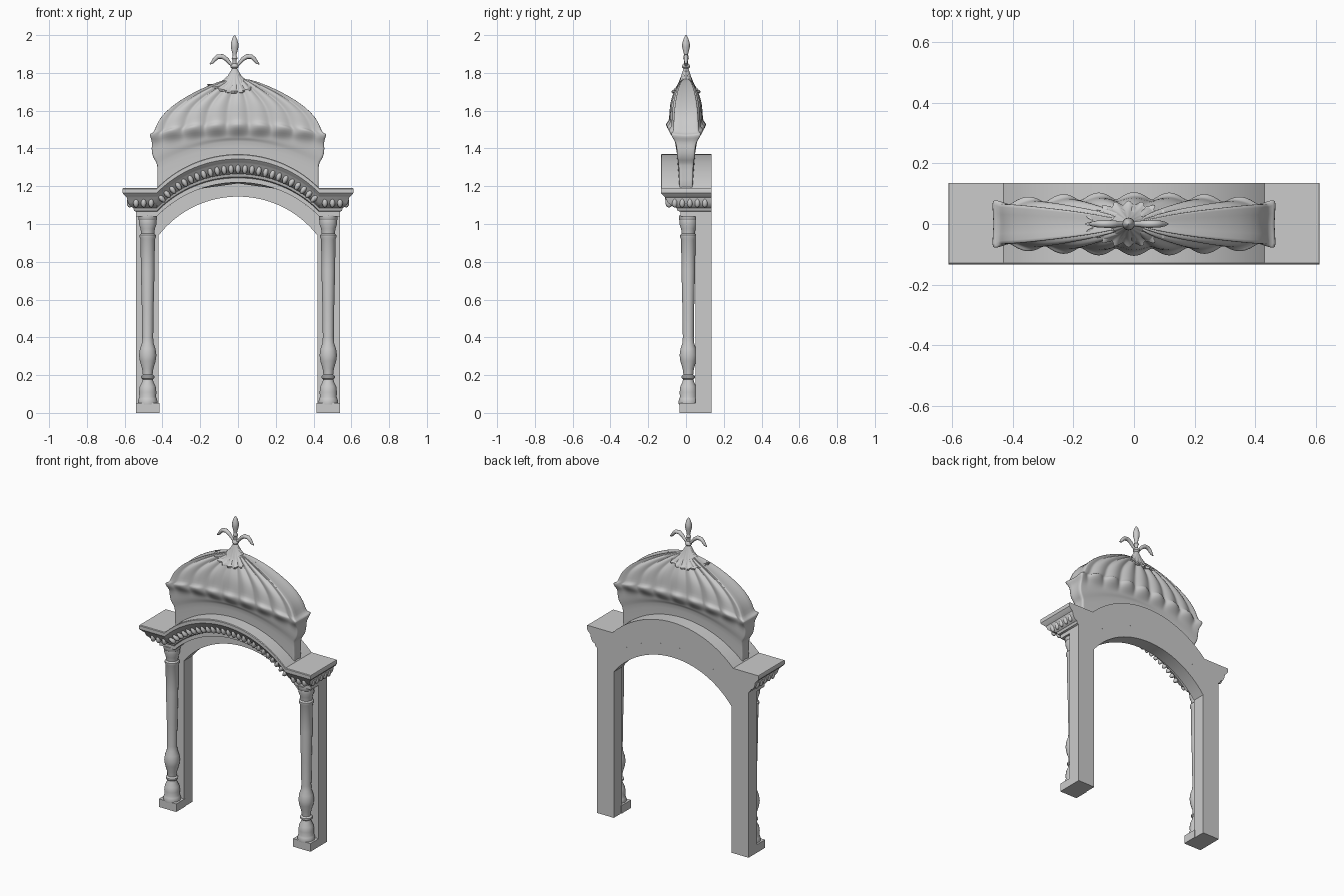
import bpy, bmesh
from math import sin, cos, pi, sqrt, atan2, radians


def loft(name, rows, closed=False, angle=35):
    """Skin a list of equal-length point rows, then cap every open end."""
    bm = bmesh.new()
    grid = [[bm.verts.new(p) for p in row] for row in rows]
    n = len(rows[0])
    for a, b in zip(grid, grid[1:]):
        for i in range(n if closed else n - 1):
            j = (i + 1) % n
            bm.faces.new((a[i], a[j], b[j], b[i]))
    bmesh.ops.remove_doubles(bm, verts=bm.verts, dist=1e-5)
    bmesh.ops.holes_fill(bm, edges=[e for e in bm.edges if e.is_boundary], sides=0)
    bmesh.ops.recalc_face_normals(bm, faces=bm.faces)
    return finish(name, bm, angle)


def finish(name, bm, angle=35):
    me = bpy.data.meshes.new(name)
    bm.to_mesh(me)
    bm.free()
    ob = bpy.data.objects.new(name, me)
    bpy.context.collection.objects.link(ob)
    bpy.ops.object.select_all(action='DESELECT')
    ob.select_set(True)
    bpy.context.view_layer.objects.active = ob
    bpy.ops.object.shade_smooth_by_angle(angle=radians(angle))
    return ob


def lathe(name, x, y, profile, n=28):
    rows = [[(x + r * cos(2 * pi * i / n), y + r * sin(2 * pi * i / n), z)
             for i in range(n)] for r, z in profile]
    return loft(name, rows, True, 40)


def box(name, x0, x1, y0, y1, z0, z1):
    return loft(name, [[(x0, y0, z), (x1, y0, z), (x1, y1, z), (x0, y1, z)]
                       for z in (z0, z1)], True)


def top(x):
    """Height of the cornice top: a flat end, then a segmental arc."""
    return 1.19 if abs(x) >= 0.43 else 0.766 + sqrt(0.604 ** 2 - x * x)


# Back frame: two piers joined by an arched panel
sections = [(-0.54, 0, -0.42, 0)]
for i in range(41):
    xi = 0.42 * (i / 20 - 1)
    xo = xi * 0.54 / 0.42
    sections.append((xo, top(xo) - 0.15, xi, 0.612 + sqrt(0.533 ** 2 - xi * xi)))
sections.append((0.54, 0, 0.42, 0))
loft("arch_frame", [[(xo, 0.05, zo), (xo, 0.135, zo), (xi, 0.135, zi), (xi, 0.05, zi)]
                    for xo, zo, xi, zi in sections], True, 30)

# Moulded cornice following the arch, with mitred side returns (front y, end x, height)
profile = [(0.135, 0.54, -0.15), (-0.03, 0.54, -0.15), (-0.03, 0.54, -0.125),
           (-0.045, 0.55, -0.12), (-0.05, 0.555, -0.105), (-0.075, 0.572, -0.095),
           (-0.098, 0.583, -0.075), (-0.11, 0.588, -0.05), (-0.118, 0.598, -0.042),
           (-0.128, 0.606, -0.032), (-0.133, 0.611, -0.026), (-0.133, 0.611, -0.004),
           (-0.129, 0.609, 0), (0.135, 0.609, 0)]
xs = [0.43 * (i / 24 - 1) for i in range(49)]
rows = []
for y, xe, h in profile:
    rows.append([(-xe, 0.135, 1.19 + h), (-xe, y, 1.19 + h)]
                + [(x, y, top(x) + h) for x in xs]
                + [(xe, y, 1.19 + h), (xe, 0.135, 1.19 + h)])
loft("cornice", rows, False, 32)

# Egg beads along the cornice front and side returns
bm = bmesh.new()


def bead(x, y, z, scale, tilt=0.0):
    vs = bmesh.ops.create_uvsphere(bm, u_segments=10, v_segments=7, radius=1)['verts']
    for v in vs:
        a, b = v.co.x * scale[0], v.co.z * scale[2]
        v.co = (x + a * cos(tilt) + b * sin(tilt), y + v.co.y * scale[1],
                z - a * sin(tilt) + b * cos(tilt))


for i in range(25):
    t = radians(45) * (i / 12 - 1) * 0.94
    x = 0.604 * sin(t)
    bead(x, -0.09, top(x) - 0.075, (0.015, 0.022, 0.03), t)
for s in (-1, 1):
    for x in (0.46, 0.5, 0.54):
        bead(s * x, -0.09, 1.115, (0.016, 0.02, 0.028))
    for y in (-0.06, -0.02, 0.02, 0.06, 0.1):
        bead(s * 0.574, y, 1.115, (0.016, 0.016, 0.028))
finish("cornice_beads", bm, 60)

# Turned columns on square plinths
column = [(0.05, 0.045), (0.052, 0.06), (0.048, 0.075), (0.044, 0.085), (0.046, 0.11),
          (0.042, 0.14), (0.03, 0.165), (0.028, 0.178), (0.036, 0.185), (0.036, 0.195),
          (0.026, 0.203), (0.03, 0.235), (0.042, 0.275), (0.046, 0.305), (0.041, 0.34),
          (0.031, 0.37), (0.029, 0.40), (0.031, 0.55), (0.036, 0.75), (0.038, 0.92),
          (0.043, 0.93), (0.043, 0.942), (0.035, 0.95), (0.038, 0.975), (0.047, 1.0),
          (0.046, 1.02), (0.05, 1.025), (0.05, 1.045)]
for s, side in ((-1, "left"), (1, "right")):
    lathe(side + "_column", s * 0.478, 0.012, column)
    box(side + "_plinth", s * 0.478 - 0.062, s * 0.478 + 0.062, -0.034, 0.06, 0, 0.052)

# Flattened ribbed dome draped over the arch: half x, half y, centre z, end z, rib depth
levels = [(0.43, 0.045, 1.25, 1.15, 0), (0.43, 0.046, 1.28, 1.17, 0),
          (0.43, 0.05, 1.435, 1.30, 0), (0.433, 0.055, 1.445, 1.325, 0),
          (0.457, 0.062, 1.455, 1.35, 0), (0.463, 0.064, 1.462, 1.40, 0),
          (0.458, 0.068, 1.475, 1.43, 0.12), (0.468, 0.082, 1.50, 1.45, 0.3),
          (0.475, 0.083, 1.525, 1.47, 0.38), (0.45, 0.078, 1.535, 1.475, 0.2),
          (0.44, 0.077, 1.57, 1.51, 0.18), (0.415, 0.075, 1.61, 1.56, 0.18),
          (0.36, 0.069, 1.648, 1.615, 0.2), (0.27, 0.057, 1.685, 1.675, 0.22),
          (0.16, 0.042, 1.725, 1.728, 0.22), (0.05, 0.02, 1.77, 1.77, 0.1)]
N = 64
rows = []
for hx, hy, zc, ze, rib in levels:
    front, back = [], []
    for i in range(N + 1):
        t = 2 * i / N - 1
        lobe = abs(cos(4 * pi * t))
        w = hy * (1 - 0.26 * t * t) * (1 + rib * (lobe - 0.15))
        z = zc + (ze - zc) * t * t + 0.03 * rib * lobe
        front.append((hx * t, -w, z))
        back.append((hx * t, w, z))
    end = 0.975 * hx
    rows.append(front + [(end, 0, ze)] + back[::-1] + [(-end, 0, ze)])
dome = loft("ribbed_dome", rows, True, 180)
sub = dome.modifiers.new("smooth", 'SUBSURF')
sub.levels = sub.render_levels = 1

# Scalloped saddle-shaped cap: half x, half y, z, rise at the ends, scallop depth
cx = -0.018
cap = [(0.10, 0.04, 1.685, 0.03, 0), (0.13, 0.068, 1.693, 0.04, 0.1),
       (0.132, 0.07, 1.703, 0.038, 0.1), (0.11, 0.056, 1.715, 0.022, 0.05),
       (0.07, 0.04, 1.745, 0.008, 0.03), (0.035, 0.025, 1.785, 0, 0.02),
       (0.015, 0.014, 1.82, 0, 0)]
rows = []
for rx, ry, z, rise, amp in cap:
    row = []
    for i in range(120):
        a = 2 * pi * i / 120
        k = 1 + amp * cos(20 * a)
        row.append((cx + rx * k * cos(a), ry * k * sin(a), z + rise * cos(a) ** 2))
    rows.append(row)
loft("dome_cap", rows, True, 50)

# Finial spike
lathe("finial", cx, 0, [(0.016, 1.81), (0.014, 1.822), (0.021, 1.83), (0.02, 1.84),
                        (0.011, 1.85), (0.011, 1.87), (0.016, 1.877), (0.01, 1.89),
                        (0.011, 1.9), (0.02, 1.935), (0.02, 1.955), (0.013, 1.98),
                        (0.005, 1.996), (0.001, 2.0)], 16)

# Curling finial leaves: distance out, height, half thickness
leaf = [(0.0, 1.832, 0.008), (0.022, 1.848, 0.008), (0.042, 1.872, 0.011),
        (0.065, 1.887, 0.013), (0.09, 1.886, 0.012), (0.105, 1.872, 0.011),
        (0.118, 1.855, 0.008), (0.131, 1.846, 0.002)]
for s, side in ((-1, "left"), (1, "right")):
    rows = []
    for i, (d, z, r) in enumerate(leaf):
        p, q = leaf[max(i - 1, 0)], leaf[min(i + 1, len(leaf) - 1)]
        a = atan2(q[1] - p[1], q[0] - p[0])
        rows.append([(cx + s * (d - r * sin(a) * cos(b)), r * sin(b), z + r * cos(a) * cos(b))
                     for b in (2 * pi * k / 12 for k in range(12))])
    loft(side + "_finial_leaf", rows, True, 60)
